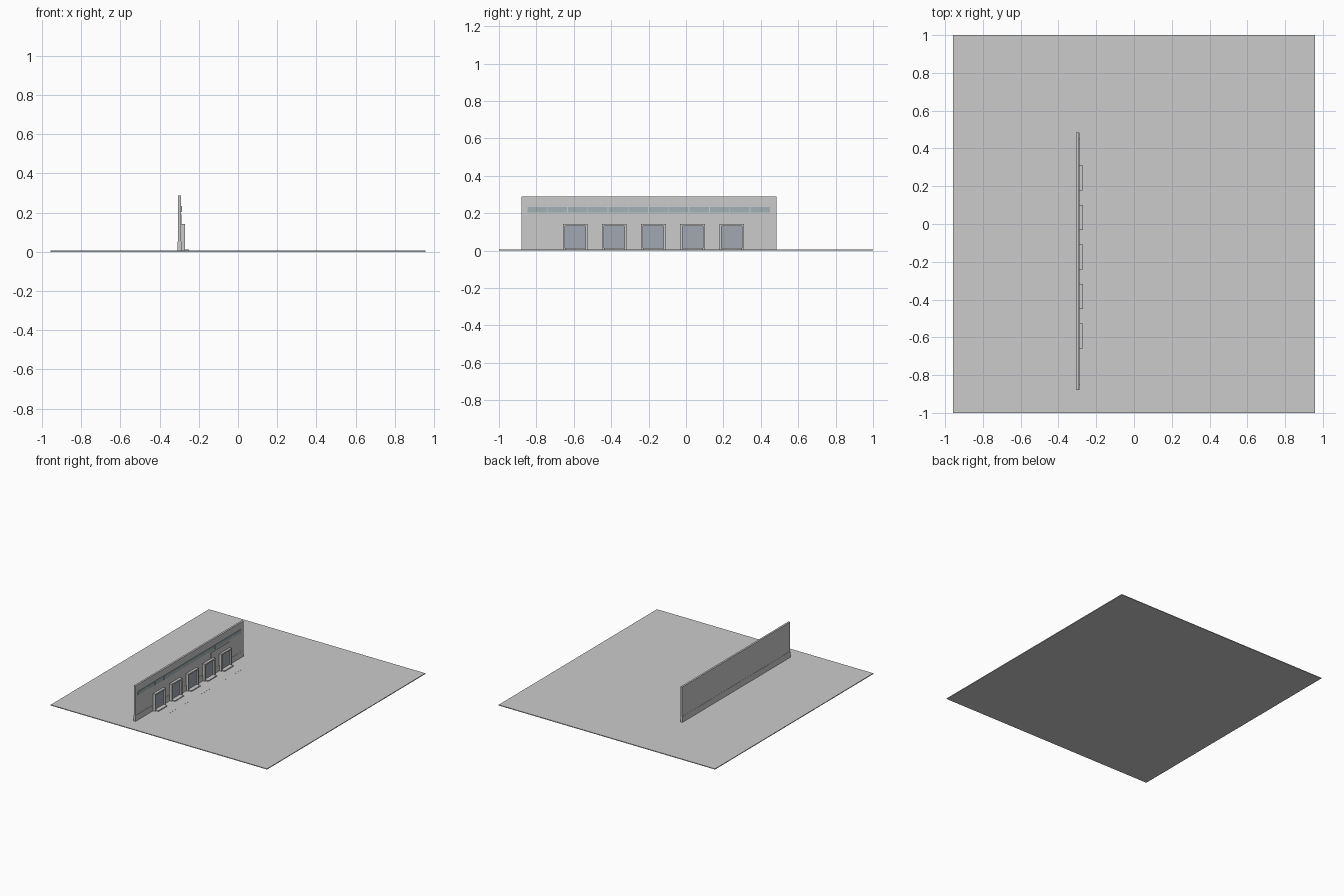
import bpy

if "Cube" in bpy.data.objects:
    bpy.data.objects.remove(bpy.data.objects["Cube"])


def mat(name, col):
    m = bpy.data.materials.new(name)
    m.diffuse_color = (*col, 1)
    m.use_nodes = True
    m.node_tree.nodes["Principled BSDF"].inputs["Base Color"].default_value = m.diffuse_color
    return m


GLASS = mat("tinted_glass", (0.36, 0.44, 0.47))
SHUTTER = mat("shutter_grey", (0.36, 0.39, 0.44))


def box(name, x, y, z, material=None):
    """Axis-aligned box from (min, max) pairs."""
    bpy.ops.mesh.primitive_cube_add(size=1, location=(sum(x) / 2, sum(y) / 2, sum(z) / 2))
    ob = bpy.context.object
    ob.name = name
    ob.scale = (x[1] - x[0], y[1] - y[0], z[1] - z[0])
    bpy.ops.object.transform_apply(location=False, rotation=False, scale=True)
    if material:
        ob.data.materials.append(material)
    return ob


G = 0.006   # top of the yard slab
F = -0.291  # front face of the wall

# Yard and long wall with a plinth
box("yard_slab", (-0.957, 0.957), (-1, 1), (0, G))
box("long_wall", (-0.306, F), (-0.88, 0.485), (G, 0.288))
box("wall_plinth", (-0.3075, F + 0.0015), (-0.88, 0.485), (G, 0.053))

# High window strip with thin mullions
box("window_strip", (F, F + 0.003), (-0.85, 0.45), (0.204, 0.234), GLASS)
for i in range(13):
    y = -0.85 + 1.3 * i / 12
    box("window_mullion", (F, F + 0.004), (y - 0.002, y + 0.002), (0.204, 0.234))

# Blank panel above the end doors
box("wall_panel", (F, F + 0.003), (0.07, 0.31), (0.143, 0.19))

# Five dock doors: shutter, surrounding frame and floor plate
for i in range(5):
    c = -0.592 + 0.209 * i
    h, t, top = 0.066, 0.011, 0.143
    box("door_shutter", (F, F + 0.008), (c - h + t, c + h - t), (G, top - t), SHUTTER)
    for s in (-1, 1):
        a, b = c + s * h, c + s * (h - t)
        box("door_jamb", (F, -0.271), (min(a, b), max(a, b)), (G, top))
    box("door_head", (F, -0.271), (c - h + t, c + h - t), (top - t, top))
    box("door_plate", (F, -0.25), (c - 0.055, c + 0.055), (G, 0.013))

# Painted stop line on the yard, one dash per door
for i in range(5):
    c = -0.592 + 0.209 * i
    box("stop_line", (-0.172, -0.168), (c - 0.06, c + 0.06), (G, G + 0.0006))
